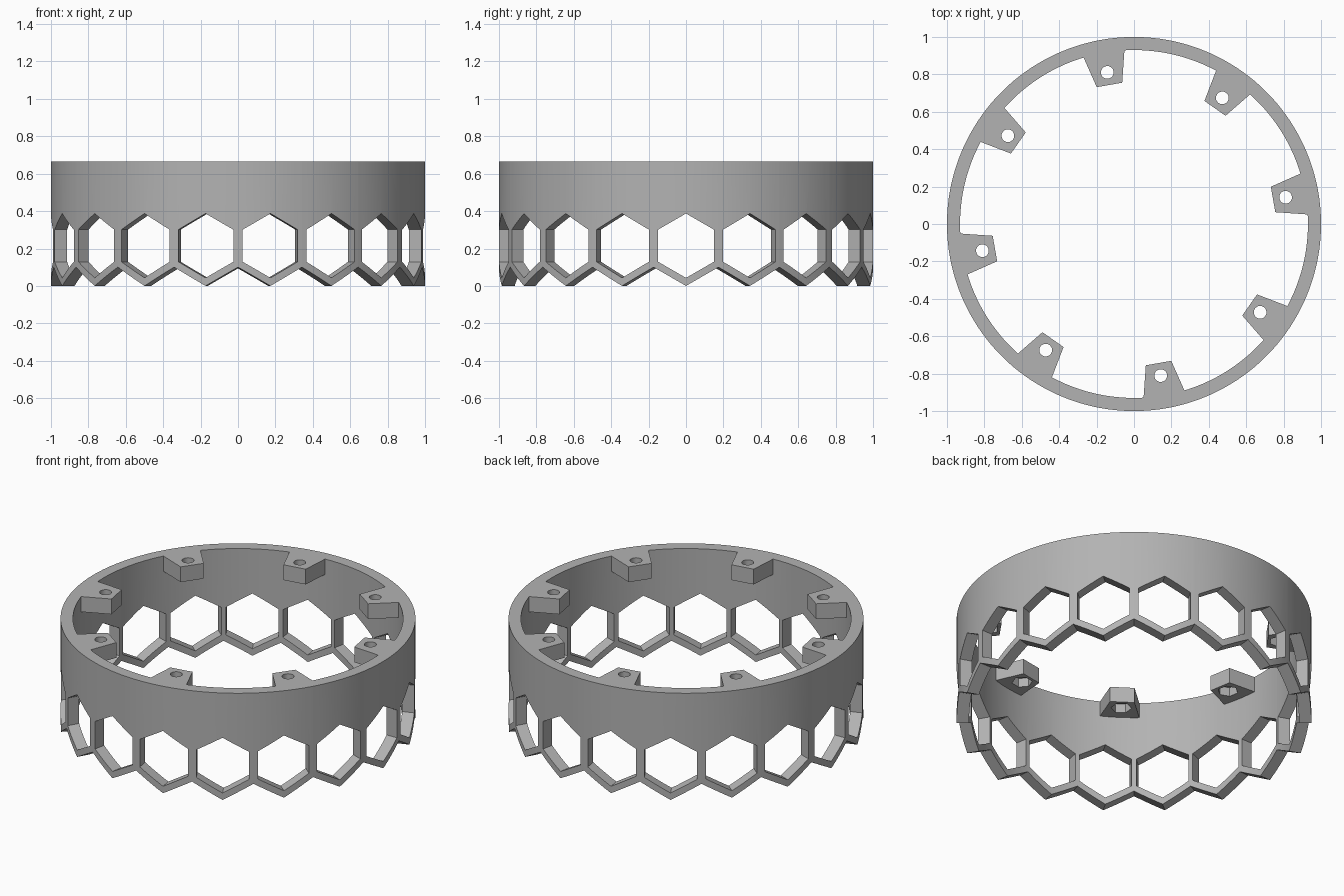
import bpy, bmesh, math
from mathutils import Matrix, Vector

HEIGHT, R_OUT, R_IN = 0.665, 1.0, 0.93
HOLES, TABS = 18, 8
HEX_Z, HEX_R = 0.215, 0.172

cube = bpy.data.objects.get("Cube")
if cube:
    bpy.data.objects.remove(cube, do_unlink=True)

grey = bpy.data.materials.new("plain grey")
grey.use_nodes = True
grey.diffuse_color = (0.45, 0.45, 0.45, 1)
grey.node_tree.nodes["Principled BSDF"].inputs["Base Color"].default_value = (0.45, 0.45, 0.45, 1)


def make_object(name, bm):
    bmesh.ops.recalc_face_normals(bm, faces=bm.faces)
    mesh = bpy.data.meshes.new(name)
    bm.to_mesh(mesh)
    bm.free()
    mesh.materials.append(grey)
    obj = bpy.data.objects.new(name, mesh)
    bpy.context.collection.objects.link(obj)
    return obj


def prism(bm, points, offset, matrix):
    """Closed prism between a polygon and its copy shifted by offset."""
    low = [bm.verts.new(matrix @ Vector(p)) for p in points]
    high = [bm.verts.new(matrix @ (Vector(p) + Vector(offset))) for p in points]
    bm.faces.new(low)
    bm.faces.new(high)
    n = len(points)
    for i in range(n):
        j = (i + 1) % n
        bm.faces.new((low[i], low[j], high[j], high[i]))


def lathe(bm, count, section):
    """Closed ring; section(i) gives the (radius, z) loop at step i."""
    rings = []
    for i in range(count):
        a = math.tau * i / count
        rings.append([bm.verts.new((r * math.cos(a), r * math.sin(a), z)) for r, z in section(i)])
    for i in range(count):
        a, b = rings[i], rings[(i + 1) % count]
        for k in range(len(a)):
            m = (k + 1) % len(a)
            bm.faces.new((a[k], b[k], b[m], a[m]))


def polygon(sides, radius, turn=0.0):
    return [(radius * math.cos(turn + math.tau * i / sides),
             radius * math.sin(turn + math.tau * i / sides)) for i in range(sides)]


def spin(step, count, start=0.0):
    return Matrix.Rotation(start + math.tau * step / count, 4, 'Z')


def combine(target, tool, operation):
    mod = target.modifiers.new(tool.name, 'BOOLEAN')
    mod.operation, mod.solver, mod.object = operation, 'EXACT', tool
    bpy.context.view_layer.objects.active = target
    bpy.ops.object.modifier_apply(modifier=mod.name)
    bpy.data.objects.remove(tool, do_unlink=True)


# Round wall
bm = bmesh.new()
lathe(bm, 180, lambda i: [(R_IN, -0.05), (R_OUT, -0.05), (R_OUT, HEIGHT), (R_IN, HEIGHT)])
ring = make_object("honeycomb_ring", bm)

# Mounting tabs that widen into the wall
tab_start = math.radians(10)
bm = bmesh.new()
for i in range(TABS):
    outline = [(0.755, -0.069), (0.96, -0.12), (0.96, 0.12), (0.755, 0.069)]
    prism(bm, [(x, y, HEIGHT) for x, y in outline], (0, 0, -0.095), spin(i, TABS, tab_start))
combine(ring, make_object("mounting_tabs", bm), 'UNION')

# Hexagonal windows
bm = bmesh.new()
for i in range(HOLES):
    window = [(0.7, y, HEX_Z + z) for y, z in polygon(6, HEX_R, math.pi / 6)]
    prism(bm, window, (0.5, 0, 0), spin(i, HOLES))
combine(ring, make_object("window_cutter", bm), 'DIFFERENCE')

# Zigzag lower edge, parallel to the windows
slope = math.tan(math.pi / HOLES) * math.tan(math.pi / 6)
stretch = 1 / math.cos(math.pi / HOLES)


def zigzag(i):
    s = stretch if i % 2 else 1.0
    rise = slope if i % 2 else 0.0
    return [(0.7 * s, -0.2), (1.2 * s, -0.2), (1.2 * s, 1.2 * rise), (0.7 * s, 0.7 * rise)]


bm = bmesh.new()
lathe(bm, HOLES * 2, zigzag)
combine(ring, make_object("edge_cutter", bm), 'DIFFERENCE')

# Nut pockets from below, then round bolt holes
for name, sides, radius, top in (("pocket_cutter", 6, 0.058, HEIGHT - 0.04),
                                 ("bolt_cutter", 32, 0.034, HEIGHT + 0.05)):
    bm = bmesh.new()
    for i in range(TABS):
        hole = [(0.823 + x, y, 0.5) for x, y in polygon(sides, radius, math.pi / 6)]
        prism(bm, hole, (0, 0, top - 0.5), spin(i, TABS, tab_start))
    combine(ring, make_object(name, bm), 'DIFFERENCE')

# Smooth curved walls, keep the cut edges crisp
bpy.ops.object.select_all(action='DESELECT')
ring.select_set(True)
bpy.context.view_layer.objects.active = ring
bpy.ops.object.shade_smooth_by_angle(angle=math.radians(20))
